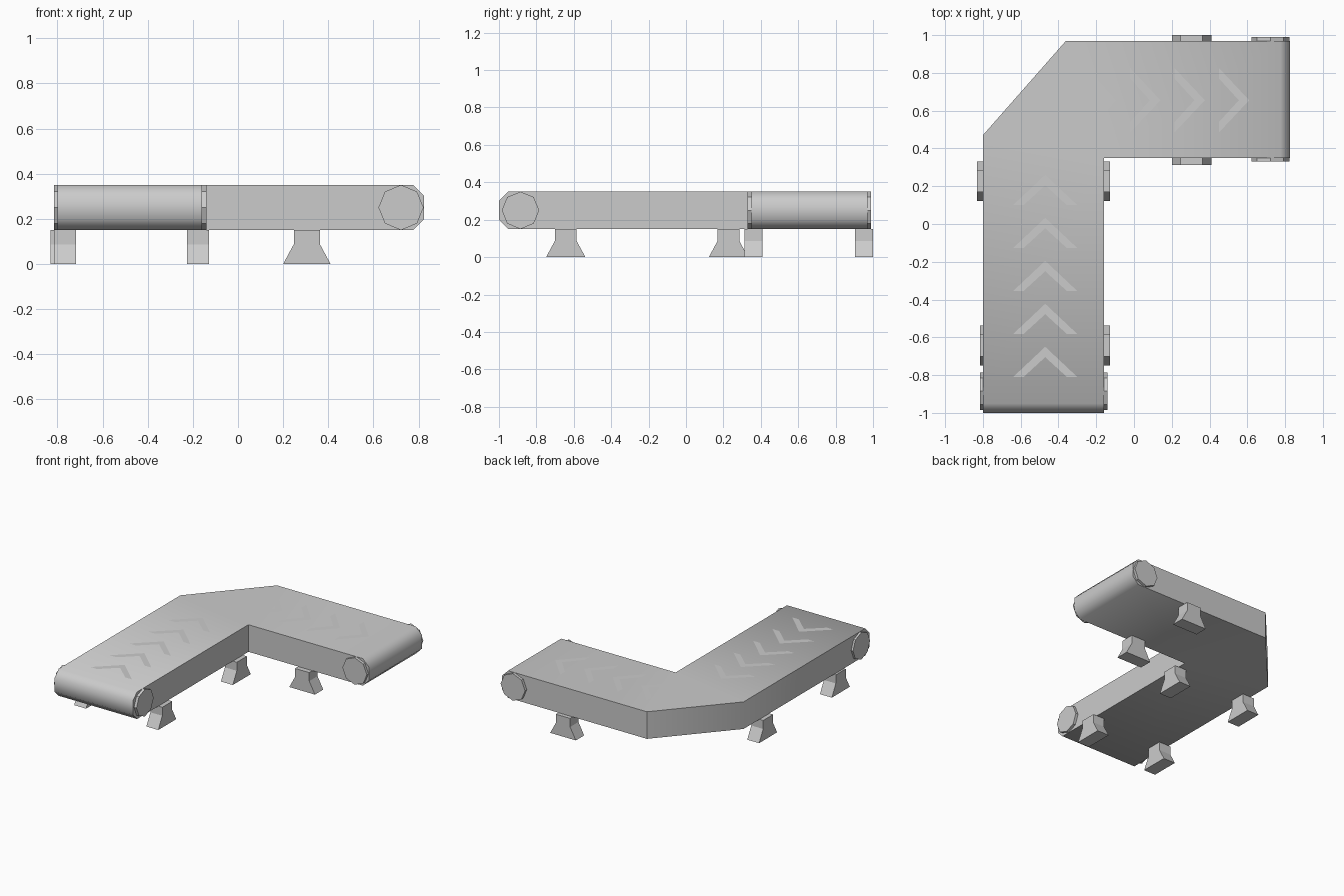
import bpy, bmesh, math
from mathutils import Vector, Matrix

if "Cube" in bpy.data.objects:
    bpy.data.objects.remove(bpy.data.objects["Cube"])


def make_object(name, verts, faces, bevel_test=None, smooth=False):
    bm = bmesh.new()
    vs = [bm.verts.new(v) for v in verts]
    for f in faces:
        bm.faces.new([vs[i] for i in f])
    bmesh.ops.recalc_face_normals(bm, faces=bm.faces)
    if bevel_test:
        edges = [e for e in bm.edges if bevel_test(e)]
        bmesh.ops.bevel(bm, geom=edges, offset=0.05, segments=1,
                        affect='EDGES', profile=0.5)
    me = bpy.data.meshes.new(name)
    bm.to_mesh(me)
    bm.free()
    ob = bpy.data.objects.new(name, me)
    bpy.context.collection.objects.link(ob)
    if smooth:
        bpy.ops.object.select_all(action='DESELECT')
        ob.select_set(True)
        bpy.context.view_layer.objects.active = ob
        bpy.ops.object.shade_smooth_by_angle(angle=math.radians(46))
    return ob


def prism(name, profile, to_world, depth):
    """Extrude a 2D profile from 0 to depth; to_world maps (u, v, d) to xyz."""
    n = len(profile)
    verts = [to_world(u, v, d) for d in (0, depth) for u, v in profile]
    faces = [list(range(n)), list(range(n, 2 * n))]
    faces += [[i, (i + 1) % n, (i + 1) % n + n, i + n] for i in range(n)]
    return make_object(name, verts, faces)


# L-shaped belt: two arms joined by a corner with its outer side cut off
outline = [(-0.80, -1.0), (-0.16, -1.0), (-0.16, 0.35), (0.825, 0.35),
           (0.825, 0.97), (-0.36, 0.97), (-0.80, 0.47)]
n = len(outline)
patches = [(0, 1, 2, 6), (2, 5, 6), (2, 3, 4, 5)]
verts = [(x, y, z) for z in (0.15, 0.35) for x, y in outline]
faces = [list(p) for p in patches] + [[i + n for i in p] for p in patches]
faces += [[i, (i + 1) % n, (i + 1) % n + n, i + n] for i in range(n)]


def end_edge(e):
    a, b = (v.co for v in e.verts)
    level = abs(a.z - b.z) < 1e-5
    return level and (max(a.y, b.y) < -0.99 or min(a.x, b.x) > 0.82)


make_object("belt", verts, faces, end_edge, smooth=True)

# Octagonal roller caps at both open ends
octagon = [(0.1 * math.cos(i * math.pi / 4), 0.1 * math.sin(i * math.pi / 4))
           for i in range(8)]
for i, x in enumerate((-0.815, -0.165)):
    prism(f"entry_roller_cap_{i}", octagon,
          lambda u, v, d, x=x: (x + d, -0.885 + u, 0.25 + v), 0.025)
for i, y in enumerate((0.33, 0.965)):
    prism(f"exit_roller_cap_{i}", octagon,
          lambda u, v, d, y=y: (0.722 + u, y + d, 0.25 + v), 0.025)

# Flared feet under the sides of each arm
foot = [(-0.105, 0), (0.105, 0), (0.058, 0.087), (0.058, 0.15),
        (-0.058, 0.15), (-0.058, 0.087)]
for i, (x, y) in enumerate([(-0.815, -0.643), (-0.225, -0.643),
                            (-0.83, 0.227), (-0.225, 0.227)]):
    prism(f"entry_foot_{i}", foot,
          lambda u, v, d, x=x, y=y: (x + d, y + u, v), 0.097)
for i, y in enumerate((0.313, 0.903)):
    prism(f"exit_foot_{i}", foot,
          lambda u, v, d, y=y: (0.305 + u, y + d, v), 0.097)

# Chevron markings lying on the belt, pointing along the travel direction
chevron = [(-0.17, -0.16), (0, 0), (0.17, -0.16),
           (0.115, -0.16), (0, -0.055), (-0.115, -0.16)]
chevron_faces = [(0, 5, 4, 1), (1, 4, 3, 2)]
marks = [(-0.47, -0.65 + 0.2275 * i, 0) for i in range(5)]
marks += [(0.61 - 0.235 * i, 0.655, -math.pi / 2) for i in range(4)]
for i, (x, y, turn) in enumerate(marks):
    m = Matrix.Translation((x, y, 0.352)) @ Matrix.Rotation(turn, 4, 'Z')
    ob = make_object(f"chevron_{i}", [m @ Vector((u, v, 0)) for u, v in chevron],
                     chevron_faces)
    if ob.data.polygons[0].normal.z < 0:
        ob.data.flip_normals()
